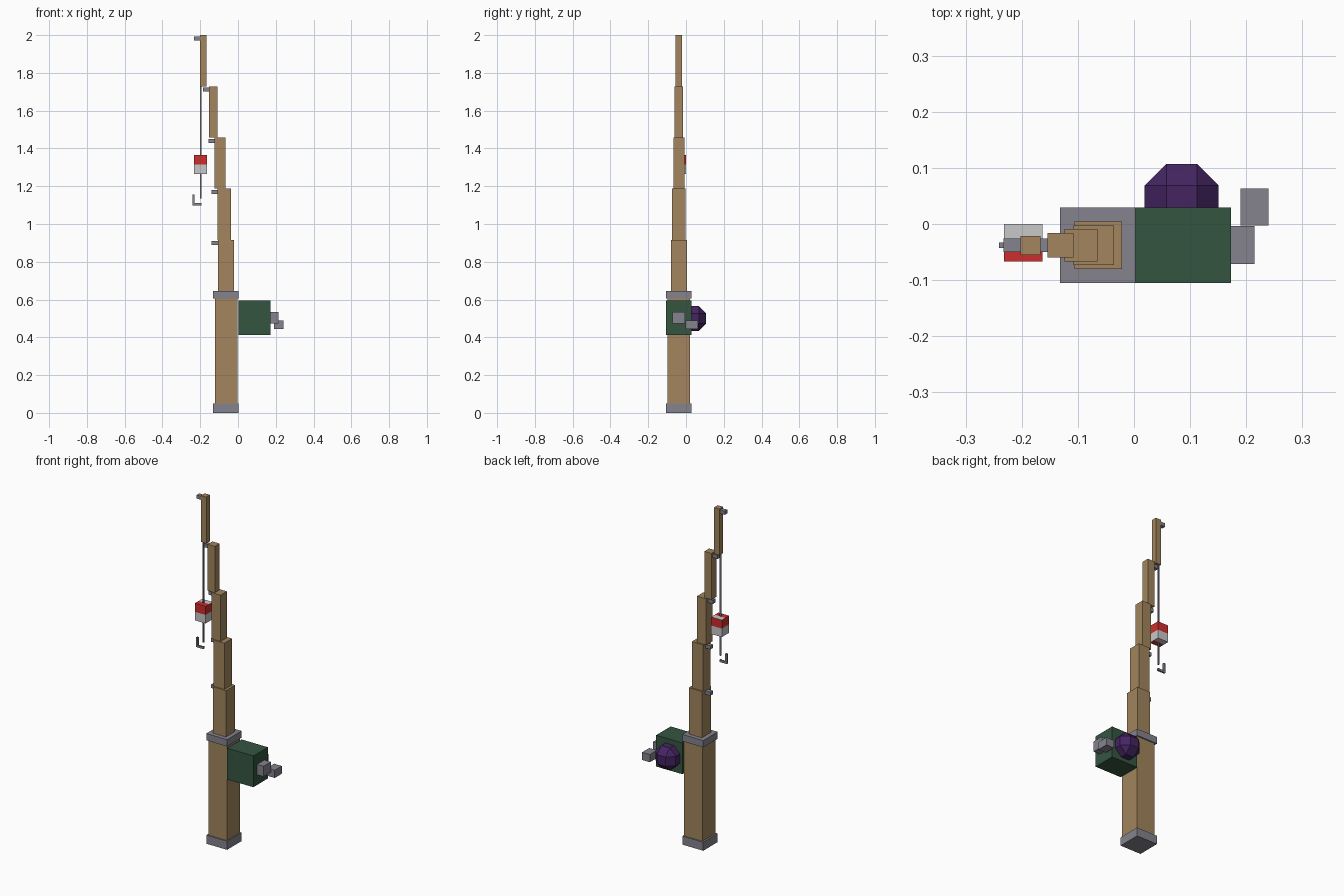
import bpy
import bmesh
from mathutils import Vector
from itertools import product

if "Cube" in bpy.data.objects:
    bpy.data.objects.remove(bpy.data.objects["Cube"])


def material(name, rgb):
    mat = bpy.data.materials.new(name)
    mat.use_nodes = True
    color = (*rgb, 1)
    mat.diffuse_color = color
    mat.node_tree.nodes["Principled BSDF"].inputs["Base Color"].default_value = color
    return mat


wood = material("tan wood", (0.36, 0.235, 0.11))
metal = material("grey metal", (0.235, 0.225, 0.27))
green = material("dark green", (0.035, 0.09, 0.053))
purple = material("deep purple", (0.058, 0.018, 0.12))
red = material("float red", (0.62, 0.027, 0.027))
white = material("float white", (0.58, 0.58, 0.58))


def finish(name, bm, *mats):
    mesh = bpy.data.meshes.new(name)
    bm.to_mesh(mesh)
    bm.free()
    for mat in mats:
        mesh.materials.append(mat)
    obj = bpy.data.objects.new(name, mesh)
    bpy.context.collection.objects.link(obj)
    return obj


def box_mesh(xs, ys, zs):
    bm = bmesh.new()
    bmesh.ops.create_cube(bm, size=1)
    for v in bm.verts:
        v.co = Vector([(a + b) / 2 + c * (b - a)
                       for c, (a, b) in zip(v.co, (xs, ys, zs))])
    return bm


def box(name, mat, xs, ys, zs):
    return finish(name, box_mesh(xs, ys, zs), mat)


def around(half):
    """Depth range centred on the rod axis."""
    return (AXIS - half, AXIS + half)


AXIS = -0.038

# Handle with its two collars
box("handle", wood, (-0.122, -0.002), around(0.06), (0.04, 0.615))
box("butt_cap", metal, (-0.132, 0.003), around(0.067), (0, 0.05))
box("handle_collar", metal, (-0.132, 0.003), around(0.067), (0.605, 0.645))

# Stepped rod: left edge, right edge, half depth, and the reach of its line guide
steps = [(-0.106, -0.021, 0.0425, 0.033), (-0.108, -0.036, 0.0355, 0.032),
         (-0.124, -0.065, 0.029, 0.032), (-0.154, -0.108, 0.022, 0.032),
         (-0.202, -0.167, 0.017, 0.031)]
bottom, rise = 0.645, 0.271
for i, (x0, x1, half, reach) in enumerate(steps, 1):
    top = bottom + rise
    box(f"rod_section_{i}", wood, (x0, x1), around(half), (bottom, top))
    box(f"line_guide_{i}", metal, (x0 - reach, x0), around(0.012),
        (top - 0.028, top - 0.007))
    bottom = top

# Fishing line and hook
box("fishing_line", metal, (-0.202, -0.194), around(0.004), (1.135, 1.75))
box("hook_shank", metal, (-0.202, -0.194), around(0.005), (1.098, 1.112))
box("hook_bend", metal, (-0.241, -0.202), around(0.005), (1.098, 1.11))
box("hook_point", metal, (-0.241, -0.231), around(0.005), (1.11, 1.156))

# Two-coloured float, split at half height on its sides and half depth on its ends
mid_y, mid_z = -0.033, 1.316
bm = box_mesh((-0.232, -0.163), (-0.067, 0), (1.266, 1.366))
for axis in (Vector((0, 1, 0)), Vector((0, 0, 1))):
    bmesh.ops.bisect_plane(bm, geom=bm.verts[:] + bm.edges[:] + bm.faces[:],
                           plane_co=(0, mid_y, mid_z), plane_no=axis)
bm.normal_update()
for f in bm.faces:
    c = f.calc_center_median()
    is_red = c.y < mid_y if abs(f.normal.z) > 0.5 else c.z > mid_z
    f.material_index = 0 if is_red else 1
finish("float", bm, red, white)

# Reel body and crank
box("reel_body", green, (0.003, 0.173), around(0.067), (0.412, 0.595))
box("crank_arm", metal, (0.173, 0.215), (-0.071, -0.004), (0.472, 0.533))
box("crank_grip", metal, (0.19, 0.24), (-0.003, 0.063), (0.445, 0.49))

# Faceted reel gem: a cube with every edge and corner cut flat
bm = bmesh.new()
centre, outer, inner = Vector((0.085, 0.041, 0.5)), 0.066, 0.0273
for signs, long_axis in product(product((-1, 1), repeat=3), range(3)):
    offset = [s * (outer if i == long_axis else inner) for i, s in enumerate(signs)]
    bm.verts.new(centre + Vector(offset))
bmesh.ops.convex_hull(bm, input=bm.verts[:])
bmesh.ops.dissolve_limit(bm, angle_limit=0.02, verts=bm.verts[:], edges=bm.edges[:])
bmesh.ops.recalc_face_normals(bm, faces=bm.faces[:])
finish("reel_gem", bm, purple)
